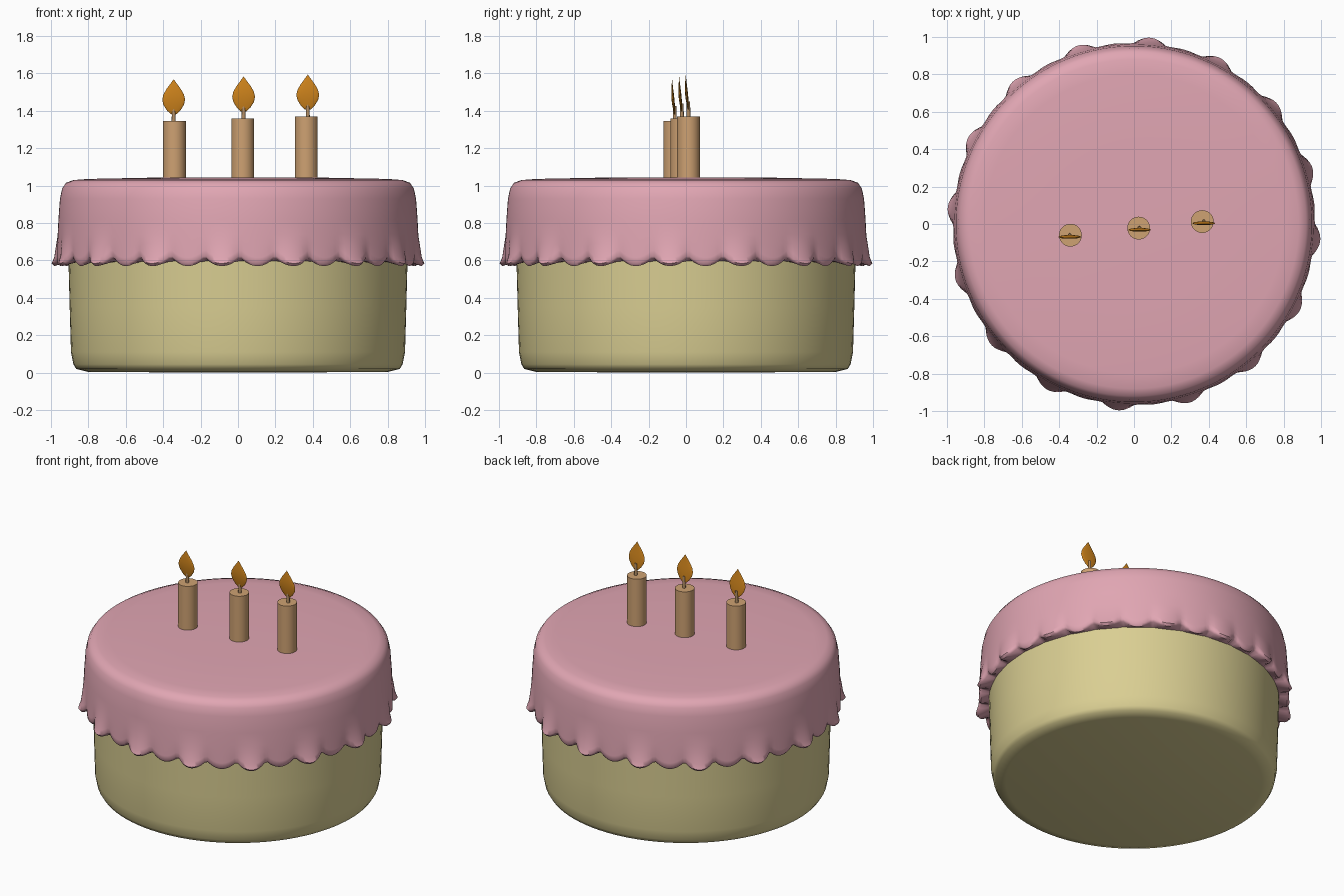
import bpy, bmesh, math

if "Cube" in bpy.data.objects:
    bpy.data.objects.remove(bpy.data.objects["Cube"])

LOBES, PER = 32, 10
PHASE = math.radians(-5 - 5.625)


def material(name, rgb):
    m = bpy.data.materials.new(name)
    m.diffuse_color = (*rgb, 1)
    m.use_nodes = True
    m.node_tree.nodes["Principled BSDF"].inputs["Base Color"].default_value = m.diffuse_color
    return m


def loft(name, rings, mat, angle=40):
    """Skin a list of point rings; a one-point ring closes the end."""
    bm = bmesh.new()
    rows = [[bm.verts.new(p) for p in r] for r in rings]
    for a, b in zip(rows, rows[1:]):
        n = max(len(a), len(b))
        for i in range(n):
            j = (i + 1) % n
            quad = [a[i % len(a)], a[j % len(a)], b[j % len(b)], b[i % len(b)]]
            bm.faces.new(list(dict.fromkeys(quad)))
    bmesh.ops.recalc_face_normals(bm, faces=bm.faces)
    me = bpy.data.meshes.new(name)
    bm.to_mesh(me)
    bm.free()
    ob = bpy.data.objects.new(name, me)
    bpy.context.collection.objects.link(ob)
    me.materials.append(mat)
    bpy.context.view_layer.objects.active = ob
    ob.select_set(True)
    bpy.ops.object.shade_smooth_by_angle(angle=math.radians(angle))
    ob.select_set(False)
    return ob


def ring(r, z, n, cx=0, cy=0, ry=None):
    ry = r if ry is None else ry
    if r == 0:
        return [(cx, cy, z)]
    return [(cx + r * math.cos(2 * math.pi * i / n),
             cy + ry * math.sin(2 * math.pi * i / n), z) for i in range(n)]


pink = material("pink_icing", (0.75, 0.38, 0.45))
sponge = material("sponge", (0.70, 0.62, 0.29))
wax = material("wax", (0.62, 0.36, 0.17))
fire = material("flame", (0.65, 0.24, 0.012))
dark = material("wick", (0.45, 0.27, 0.13))

# Sponge body
body = [(0, 0), (0.80, 0.004), (0.865, 0.02), (0.88, 0.045), (0.893, 0.11),
        (0.90, 0.35), (0.907, 0.62)]
loft("cake_body", [ring(r, z, 96) for r, z in body], sponge, 60)

# Icing: domed cap, side wall, then a scalloped hem with every second lobe flared
top = [(0, 1.045), (0.45, 1.043), (0.80, 1.036), (0.88, 1.03), (0.92, 1.015),
       (0.94, 0.985), (0.952, 0.93), (0.96, 0.82), (0.964, 0.74)]
N = LOBES * PER
rings = [ring(r, z, N) for r, z in top]
hem = [[] for _ in range(5)]
for i in range(N):
    a = 2 * math.pi * i / N
    t = (a - PHASE) / (2 * math.pi) * LOBES
    k = math.floor(t)
    s = math.sin(math.pi * (t - k))
    e = 1 if k % 2 == 0 else 0
    low = 0.622 - 0.052 * s ** 0.7
    pts = [(0.966 + s * 0.008 * e, 0.69),
           (0.964 + s * (0.005 + 0.017 * e), low + 0.045),
           (0.962 + s * (0.008 + 0.03 * e), low + 0.014),
           (0.95 + s * (0.006 + 0.03 * e), low),
           (0.90, 0.595)]
    for row, (r, z) in zip(hem, pts):
        row.append((r * math.cos(a), r * math.sin(a), z))
loft("icing", rings + hem, pink, 60)

# Candles: x, y, top height, flame shift in x
flame = [(0, 0), (0.016, 0.006), (0.036, 0.025), (0.055, 0.055), (0.061, 0.083),
         (0.055, 0.11), (0.038, 0.14), (0.018, 0.167), (0, 0.192)]
candles = [(-0.34, -0.06, 1.345, -0.004), (0.025, -0.022, 1.36, 0.005),
           (0.365, 0.013, 1.37, 0.008)]
for n, (x, y, h, dx) in enumerate(candles, 1):
    loft(f"candle_{n}", [ring(r, z, 32, x, y) for r, z in
                         [(0, 1.03), (0.061, 1.03), (0.061, h), (0, h)]], wax)
    loft(f"wick_{n}", [ring(r, z, 12, x + dx, y) for r, z in
                       [(0, h - 0.01), (0.011, h - 0.01), (0.009, h + 0.08), (0, h + 0.08)]], dark)
    # thin teardrop leaning slightly forward at the tip
    loft(f"flame_{n}", [ring(r, h + 0.032 + z, 20, x + dx,
                             y - 0.014 * math.sin(z * 9), r * 0.13)
                        for r, z in flame], fire, 60)
